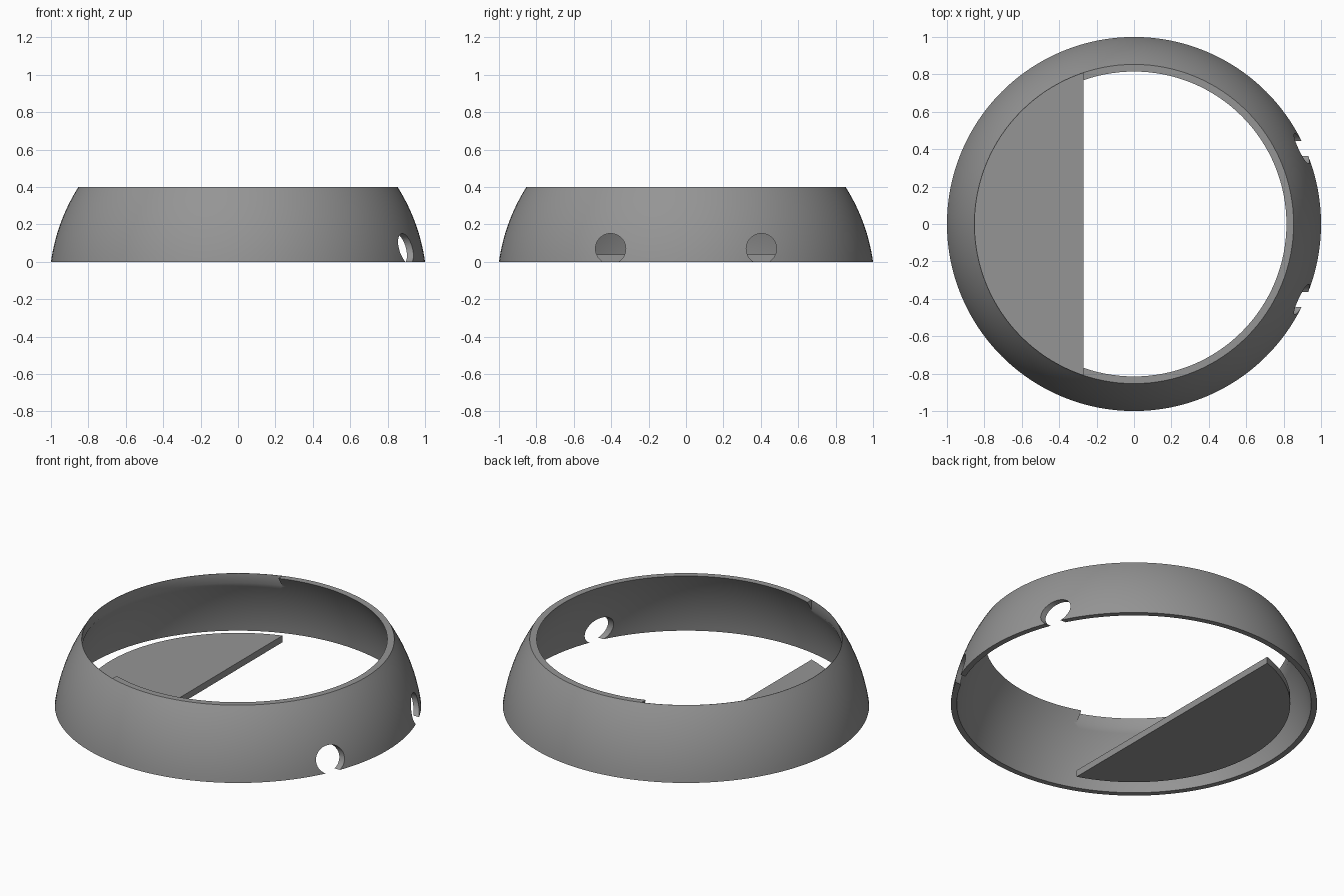
import bpy, bmesh, math
from mathutils import Matrix

if "Cube" in bpy.data.objects:
    bpy.data.objects.remove(bpy.data.objects["Cube"])

SEG = 128
HEIGHT, SINK = 0.4, 0.14            # ring height, depth of sphere centre below the base
R_OUT, R_IN = 1.0098, 0.9777        # outer and inner sphere radii
PLATE_X, PLATE_R, PLATE_T = -0.27, 0.853, 0.04

grey = bpy.data.materials.new("mid grey")
grey.diffuse_color = (0.3, 0.3, 0.3, 1)
grey.use_nodes = True
grey.node_tree.nodes["Principled BSDF"].inputs["Base Color"].default_value = grey.diffuse_color


def make(name, bm):
    bmesh.ops.recalc_face_normals(bm, faces=bm.faces)
    mesh = bpy.data.meshes.new(name)
    bm.to_mesh(mesh)
    bm.free()
    mesh.materials.append(grey)
    ob = bpy.data.objects.new(name, mesh)
    bpy.context.collection.objects.link(ob)
    return ob


def half_disc(name, radius, z0, z1):
    """Disc segment left of PLATE_X, extruded from z0 to z1."""
    bm = bmesh.new()
    a0 = math.acos(PLATE_X / radius)
    n = 80
    angles = [a0 + (2 * math.pi - 2 * a0) * i / n for i in range(n + 1)]
    face = bm.faces.new([bm.verts.new((radius * math.cos(a), radius * math.sin(a), z0)) for a in angles])
    top = bmesh.ops.extrude_face_region(bm, geom=[face])["geom"]
    bmesh.ops.translate(bm, vec=(0, 0, z1 - z0), verts=[v for v in top if isinstance(v, bmesh.types.BMVert)])
    return make(name, bm)


def cut(target, cutter):
    mod = target.modifiers.new("cut", 'BOOLEAN')
    mod.operation, mod.solver, mod.object = 'DIFFERENCE', 'EXACT', cutter
    bpy.context.view_layer.objects.active = target
    bpy.ops.object.modifier_apply(modifier=mod.name)
    bpy.data.objects.remove(cutter)


# Ring: revolved slice of a hollow sphere
def arc(radius, steps=14):
    zs = [HEIGHT * i / steps for i in range(steps + 1)]
    return [(math.sqrt(radius ** 2 - (z + SINK) ** 2), z) for z in zs]


profile = arc(R_OUT) + arc(R_IN)[::-1]
bm = bmesh.new()
rings = [[bm.verts.new((r * math.cos(t), r * math.sin(t), z)) for r, z in profile]
         for t in (2 * math.pi * k / SEG for k in range(SEG))]
for k in range(SEG):
    a, b = rings[k], rings[(k + 1) % SEG]
    for i in range(len(profile)):
        j = (i + 1) % len(profile)
        bm.faces.new((a[i], b[i], b[j], a[j]))
ring = make("ring_wall", bm)

# Round cable holes through the right side, open at the base
for side in (-1, 1):
    bm = bmesh.new()
    bmesh.ops.create_cone(bm, cap_ends=True, segments=48, radius1=0.081, radius2=0.081, depth=0.6,
                          matrix=Matrix.Translation((0.95, 0.403 * side, 0.07)) @ Matrix.Rotation(math.pi / 2, 4, 'Y'))
    cut(ring, make("hole_cutter", bm))

# Rebate inside the rim, above the plate
cut(ring, half_disc("rebate_cutter", PLATE_R - 0.002, 0.1, 0.6))

# Flat floor plate on the left
plate = half_disc("floor_plate", PLATE_R, 0, PLATE_T)

for ob in (ring, plate):
    bpy.ops.object.select_all(action='DESELECT')
    ob.select_set(True)
    bpy.context.view_layer.objects.active = ob
    bpy.ops.object.shade_smooth_by_angle(angle=math.radians(30))
